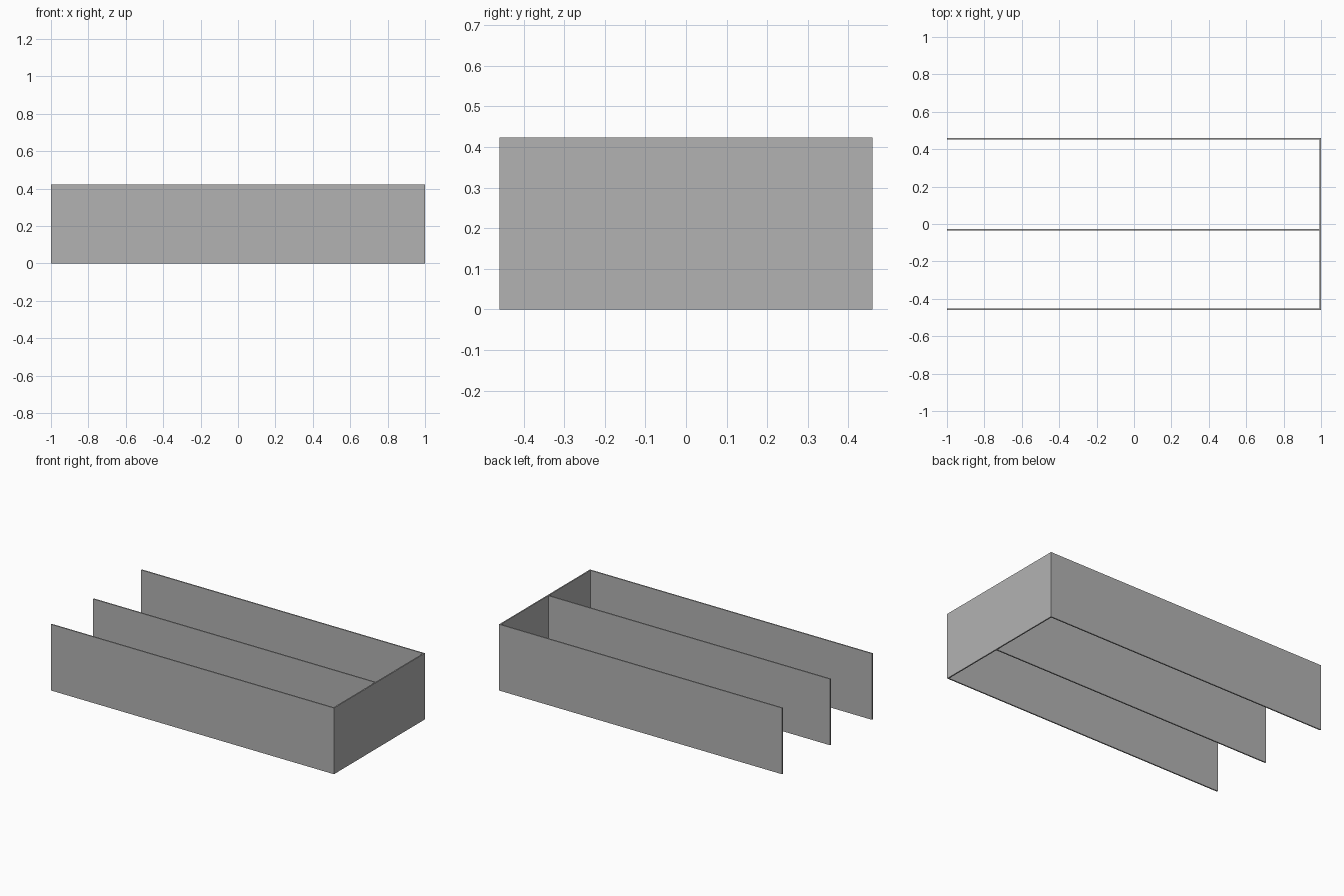
import bpy

cube = bpy.data.objects.get("Cube")
if cube:
    bpy.data.objects.remove(cube, do_unlink=True)

# Plain grey for every panel
grey = bpy.data.materials.new("plain grey")
grey.use_nodes = True
colour = (0.45, 0.45, 0.45, 1)
grey.diffuse_color = colour
grey.node_tree.nodes["Principled BSDF"].inputs["Base Color"].default_value = colour

HEIGHT = 0.423
HALF_WIDTH = 0.459
THICK = 0.008


def panel(name, x0, x1, y0, y1):
    """Upright board standing on the ground."""
    bpy.ops.mesh.primitive_cube_add(
        size=1, location=((x0 + x1) / 2, (y0 + y1) / 2, HEIGHT / 2))
    board = bpy.context.object
    board.name = name
    board.scale = (x1 - x0, y1 - y0, HEIGHT)
    bpy.ops.object.transform_apply(location=False, rotation=False, scale=True)
    board.data.materials.append(grey)


# Closed end, then the three long boards that butt against it
inner = 1 - THICK
panel("end_panel", inner, 1, -HALF_WIDTH, HALF_WIDTH)
panel("front_panel", -1, inner, -HALF_WIDTH, -HALF_WIDTH + THICK)
panel("back_panel", -1, inner, HALF_WIDTH - THICK, HALF_WIDTH)
panel("divider_panel", -1, inner, -0.034, -0.034 + THICK)
